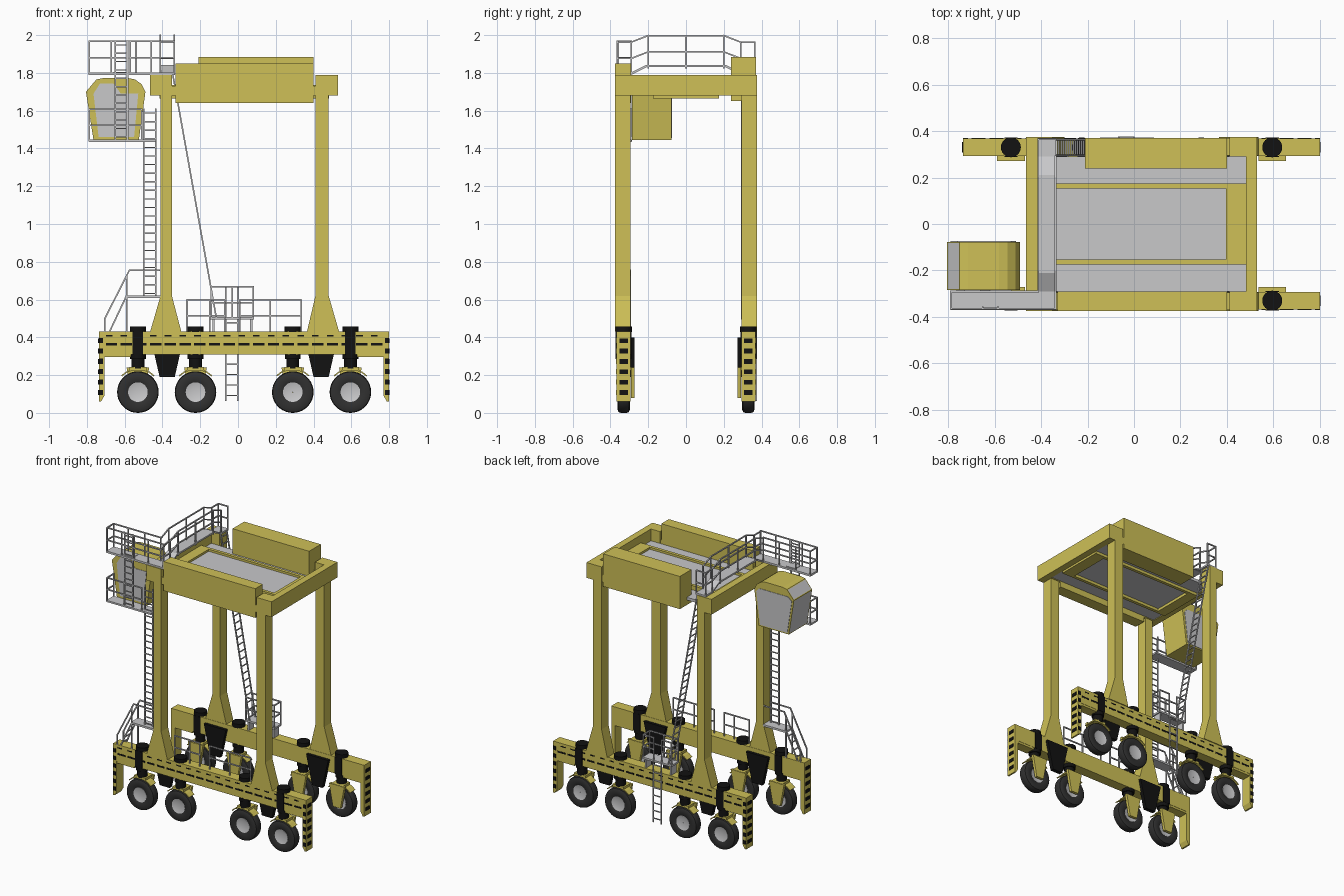
import bpy, bmesh, math
from mathutils import Vector, Matrix

if "Cube" in bpy.data.objects:
    bpy.data.objects.remove(bpy.data.objects["Cube"])


def material(name, rgb):
    m = bpy.data.materials.new(name)
    m.diffuse_color = (*rgb, 1)
    m.use_nodes = True
    m.node_tree.nodes["Principled BSDF"].inputs["Base Color"].default_value = m.diffuse_color
    return m


YELLOW = material("yellow paint", (0.62, 0.53, 0.095))
GREY = material("light grey", (0.58, 0.58, 0.59))
BLACK = material("black", (0.006, 0.006, 0.006))
RUBBER = material("tyre rubber", (0.03, 0.03, 0.03))


class Part:
    """Collects simple solids in one mesh."""

    def __init__(self):
        self.bm = bmesh.new()

    def prism(self, pts, a, b, axis="y"):
        at = (lambda u, v, w: (u, w, v)) if axis == "y" else (lambda u, v, w: (w, u, v))
        lo = [self.bm.verts.new(at(u, v, a)) for u, v in pts]
        hi = [self.bm.verts.new(at(u, v, b)) for u, v in pts]
        n = len(pts)
        self.bm.faces.new(lo)
        self.bm.faces.new(hi[::-1])
        for i in range(n):
            j = (i + 1) % n
            self.bm.faces.new((lo[i], hi[i], hi[j], lo[j]))

    def box(self, x0, x1, y0, y1, z0, z1):
        self.prism([(x0, z0), (x1, z0), (x1, z1), (x0, z1)], y0, y1)

    def cyl(self, x, y, z0, z1, r, n=24):
        bmesh.ops.create_cone(self.bm, cap_ends=True, segments=n, radius1=r, radius2=r,
                              depth=z1 - z0, matrix=Matrix.Translation((x, y, (z0 + z1) / 2)))

    def bar(self, p, q, t=0.008):
        p, q = Vector(p), Vector(q)
        d = q - p
        rot = d.to_track_quat("Z", "Y").to_matrix().to_4x4()
        bmesh.ops.create_cube(self.bm, size=1, matrix=Matrix.Translation((p + q) / 2) @ rot
                              @ Matrix.Diagonal((t, t, d.length + t * 0.5, 1)))

    def rail(self, pts, h):
        """Posts at every point, with a top and a middle rail."""
        up = Vector((0, 0, h))
        pts = [Vector(p) for p in pts]
        for p in pts:
            self.bar(p, p + up)
        for p, q in zip(pts, pts[1:]):
            for k in (0.5, 1):
                self.bar(p + up * k, q + up * k)

    def ladder(self, p, q, w, n, t=0.008):
        p, q, w = Vector(p), Vector(q), Vector(w)
        self.bar(p - w, q - w, t)
        self.bar(p + w, q + w, t)
        for i in range(n):
            c = p.lerp(q, (i + 0.5) / n)
            self.bar(c - w, c + w, t * 0.8)

    def lathe(self, profile, c, n=36):
        """Revolve a closed (radius, y) profile about the wheel axle."""
        c = Vector(c)
        rings = []
        for i in range(n):
            a = 2 * math.pi * i / n
            rings.append([self.bm.verts.new(c + Vector((r * math.cos(a), y, r * math.sin(a))))
                          for r, y in profile])
        for i in range(n):
            A, B = rings[i], rings[(i + 1) % n]
            for j in range(len(profile)):
                k = (j + 1) % len(profile)
                self.bm.faces.new((A[j], A[k], B[k], B[j]))

    def finish(self, name, *mats, smooth=False):
        bmesh.ops.recalc_face_normals(self.bm, faces=self.bm.faces)
        me = bpy.data.meshes.new(name)
        self.bm.to_mesh(me)
        self.bm.free()
        for m in mats:
            me.materials.append(m)
        ob = bpy.data.objects.new(name, me)
        bpy.context.collection.objects.link(ob)
        if smooth:
            bpy.context.view_layer.objects.active = ob
            ob.select_set(True)
            bpy.ops.object.shade_smooth_by_angle(angle=math.radians(35))
            ob.select_set(False)
        return ob


WHEEL_X = (-0.53, -0.225, 0.29, 0.595)
for s, side in ((-1, "front"), (1, "back")):
    yc = 0.33 * s
    # lower beam with end bumper posts
    p = Part()
    p.box(-0.73, 0.795, 0.293 * s, 0.368 * s, 0.31, 0.43)
    for x0, x1, d in ((-0.737, -0.708, 1), (0.80, 0.771, -1)):
        p.prism([(x0, 0.43), (x0, 0.06), (x0 + 0.012 * d, 0.06), (x1, 0.09), (x1, 0.43)],
                0.293 * s, 0.368 * s)
        p.box(min(x0, x0 + 0.17 * d), max(x0, x0 + 0.17 * d), 0.295 * s, 0.366 * s, 0.295, 0.312)
    p.finish(side + "_lower_beam", YELLOW)

    # legs with flared feet and square heads
    p = Part()
    p.prism([(-0.465, 0.43), (-0.30, 0.43), (-0.35, 0.62), (-0.35, 1.7), (-0.41, 1.7), (-0.41, 0.62)],
            0.295 * s, 0.375 * s)
    p.prism([(0.365, 0.43), (0.535, 0.43), (0.48, 0.62), (0.48, 1.7), (0.41, 1.7), (0.41, 0.62)],
            0.295 * s, 0.375 * s)
    p.box(-0.465, -0.35, 0.29 * s, 0.375 * s, 1.68, 1.79)
    p.box(0.41, 0.53, 0.29 * s, 0.375 * s, 1.68, 1.79)
    p.finish(side + "_legs", YELLOW)

    # black warning dashes and beam slots
    p = Part()
    for i in range(6):
        z = 0.095 + i * 0.055
        for x, d in ((-0.737, 1), (0.80, -1)):
            p.box(x - 0.003 * d, x + 0.002 * d, yc - 0.022, yc + 0.022, z, z + 0.025)
            p.box(min(x, x + 0.022 * d), max(x, x + 0.022 * d), 0.366 * s, 0.371 * s, z, z + 0.027)
    for i in range(19):
        x = -0.70 + i * 0.078
        p.box(x, x + 0.06, 0.366 * s, 0.3695 * s, 0.358, 0.37)
        p.box(x, x + 0.035, 0.366 * s, 0.3695 * s, 0.404, 0.412)
    p.finish(side + "_beam_dashes", BLACK)

    # black motor housings on the inner side
    p = Part()
    for x in (-0.375, 0.44):
        p.prism([(x - 0.088, 0.40), (x - 0.04, 0.19), (x + 0.04, 0.19), (x + 0.088, 0.40)],
                0.272 * s, 0.30 * s)
    p.finish(side + "_motor_housings", BLACK)

    # suspension struts, forks and wheels
    struts, forks, tyres, hubs = Part(), Part(), Part(), Part()
    for i, x in enumerate(WHEEL_X):
        struts.cyl(x, yc, 0.428, 0.457, 0.043)
        struts.cyl(x, yc, 0.285, 0.311, 0.042)
        struts.cyl(x, yc, 0.235, 0.29, 0.034)
        if i in (0, 3):
            struts.box(x - 0.028, x + 0.028, 0.288 * s, 0.373 * s, 0.31, 0.43)
        arc = [math.radians(a) for a in range(45, 136, 15)]
        forks.prism([(x + 0.118 * math.cos(a), 0.11 + 0.118 * math.sin(a)) for a in arc]
                    + [(x + 0.125 * math.cos(a), 0.11 + 0.125 * math.sin(a)) for a in arc[::-1]],
                    0.30 * s, 0.36 * s)
        forks.box(x - 0.045, x + 0.045, 0.275 * s, 0.36 * s, 0.225, 0.242)
        forks.prism([(x - 0.06, 0.24), (x - 0.03, 0.08), (x + 0.03, 0.08), (x + 0.06, 0.24)],
                    0.272 * s, 0.292 * s)
        tyres.lathe([(0.05, -0.026), (0.06, -0.031), (0.092, -0.033), (0.106, -0.027), (0.11, -0.015),
                     (0.11, 0.015), (0.106, 0.027), (0.092, 0.033), (0.06, 0.031), (0.05, 0.026)],
                    (x, yc, 0.11))
        hubs.lathe([(0.001, -0.022), (0.03, -0.022), (0.052, -0.028), (0.052, 0.028),
                    (0.03, 0.022), (0.001, 0.022)], (x, yc, 0.11))
    struts.finish(side + "_suspension_struts", BLACK, smooth=True)
    forks.finish(side + "_wheel_forks", YELLOW)
    tyres.finish(side + "_tyres", RUBBER, smooth=True)
    hubs.finish(side + "_wheel_hubs", GREY, smooth=True)

# upper frame: cross beams, side boxes, inner hoist frame
p = Part()
p.box(-0.465, -0.415, -0.29, 0.29, 1.68, 1.79)
p.box(0.482, 0.53, -0.29, 0.29, 1.68, 1.79)
p.box(-0.35, 0.41, -0.37, -0.295, 1.68, 1.73)
p.box(-0.21, 0.41, 0.295, 0.37, 1.68, 1.73)
p.finish("upper_frame", YELLOW)
p = Part()
p.box(-0.33, 0.40, -0.375, -0.29, 1.64, 1.85)
p.finish("front_machinery_box", YELLOW)
p = Part()
p.box(-0.21, 0.40, 0.238, 0.37, 1.65, 1.885)
p.finish("back_machinery_box", YELLOW)
p = Part()
for s in (-1, 1):
    p.box(-0.415, 0.482, 0.152 * s, 0.175 * s, 1.665, 1.735)
p.box(0.395, 0.482, -0.152, 0.152, 1.665, 1.735)
p.box(-0.415, -0.34, -0.152, 0.152, 1.665, 1.735)
p.finish("hoist_frame", YELLOW)
p = Part()
p.box(-0.415, 0.482, -0.29, 0.29, 1.685, 1.705)
p.box(-0.34, 0.395, -0.152, 0.152, 1.70, 1.72)
p.finish("hoist_deck", GREY)

# driver cab, grey glass on the left-hand slopes
p = Part()
p.prism([(-0.765, 1.445), (-0.525, 1.445), (-0.49, 1.70), (-0.51, 1.74), (-0.545, 1.765), (-0.58, 1.772),
         (-0.715, 1.772), (-0.75, 1.765), (-0.805, 1.70)], -0.285, -0.077)
p.bm.normal_update()
bmesh.ops.recalc_face_normals(p.bm, faces=p.bm.faces)
glass = [f for f in p.bm.faces if f.normal.x < -0.5]
bmesh.ops.inset_individual(p.bm, faces=glass, thickness=0.008)
for f in glass:
    f.material_index = 1
p.finish("driver_cab", YELLOW, GREY)
p = Part()
p.prism([(-0.738, 1.46), (-0.55, 1.46), (-0.528, 1.69), (-0.62, 1.69), (-0.66, 1.745), (-0.73, 1.745),
         (-0.765, 1.69)], -0.288, -0.28)
p.prism([(-0.755, 1.455), (-0.537, 1.455), (-0.507, 1.69), (-0.53, 1.715), (-0.76, 1.715), (-0.79, 1.69)],
        -0.082, -0.074)
p.finish("cab_windows", GREY)

# top walkway, raised in the middle, with the cab roof platform
ridge = [(-0.37, 1.79), (-0.29, 1.79), (-0.21, 1.83), (0.21, 1.83), (0.29, 1.79), (0.37, 1.79)]
p = Part()
p.prism(ridge + [(y, z + 0.012) for y, z in ridge[::-1]], -0.415, -0.335, "x")
p.box(-0.79, -0.41, -0.37, -0.287, 1.788, 1.802)
p.box(-0.66, -0.585, -0.36, -0.30, 1.80, 1.806)
p.finish("top_walkway", GREY)
p = Part()
H = 0.178
path = [(y, z) for y, z in [(-0.29, 1.79), (-0.2, 1.825), (0, 1.825), (0.2, 1.825), (0.29, 1.79)]]
p.rail([(-0.338, -0.365, 1.79)] + [(-0.338, y, z) for y, z in path], H * 0.97)
p.rail([(-0.412, y, z) for y, z in path] + [(-0.412, 0.365, 1.79), (-0.338, 0.365, 1.79)], H * 0.97)
p.rail([(x, -0.365, 1.79) for x in (-0.338, -0.46, -0.57, -0.67, -0.787)]
       + [(x, -0.29, 1.79) for x in (-0.787, -0.67, -0.54, -0.412)], H)
p.finish("top_walkway_railing", GREY)

# cab access platform, its railing and ladders
p = Part()
p.box(-0.79, -0.435, -0.37, -0.288, 1.435, 1.447)
p.box(-0.595, -0.41, -0.37, -0.29, 0.608, 0.622)
p.finish("access_platforms", GREY)
p = Part()
p.rail([(-0.787, -0.29, 1.44), (-0.787, -0.365, 1.44), (-0.65, -0.365, 1.44), (-0.51, -0.365, 1.44)], 0.168)
for y in (-0.365, -0.295):
    p.bar((-0.705, y, 0.43), (-0.705, y, 0.50))
    p.bar((-0.705, y, 0.50), (-0.575, y, 0.755))
    p.bar((-0.575, y, 0.755), (-0.415, y, 0.755))
    p.bar((-0.59, y, 0.43), (-0.59, y, 0.73))
p.finish("access_railing", GREY)
p = Part()
p.ladder((-0.467, -0.345, 0.61), (-0.467, -0.345, 1.61), (0.032, 0, 0), 22)
p.ladder((-0.618, -0.36, 1.44), (-0.618, -0.36, 1.97), (0.033, 0, 0), 12)
p.ladder((-0.68, -0.33, 0.43), (-0.595, -0.33, 0.61), (0, 0.032, 0), 4)
p.finish("front_ladders", GREY)

# front beam railing
p = Part()
for xs in ((-0.27, -0.15, -0.07), (0.01, 0.17, 0.335)):
    p.rail([(x, -0.335, 0.43) for x in xs], 0.168)
p.finish("front_beam_railing", GREY)

# back platform, sloped stair and boarding ladder
p = Part()
p.box(-0.145, 0.085, 0.29, 0.372, 0.495, 0.508)
for x in (-0.13, 0.07):
    p.box(x - 0.006, x + 0.006, 0.30, 0.36, 0.43, 0.50)
p.finish("back_platform", GREY)
p = Part()
p.rail([(0.0, 0.368, 0.5), (0.082, 0.368, 0.5), (0.082, 0.294, 0.5), (-0.03, 0.294, 0.5),
        (-0.142, 0.294, 0.5)], 0.168)
p.rail([(-0.142, 0.368, 0.5), (-0.065, 0.368, 0.5)], 0.168)
p.finish("back_platform_railing", GREY)
p = Part()
p.ladder((-0.115, 0.33, 0.505), (-0.345, 0.33, 1.79), (0, 0.034, 0), 26)
p.ladder((-0.033, 0.373, 0.065), (-0.033, 0.373, 0.505), (0.032, 0, 0), 8)
p.finish("back_ladders", GREY)
